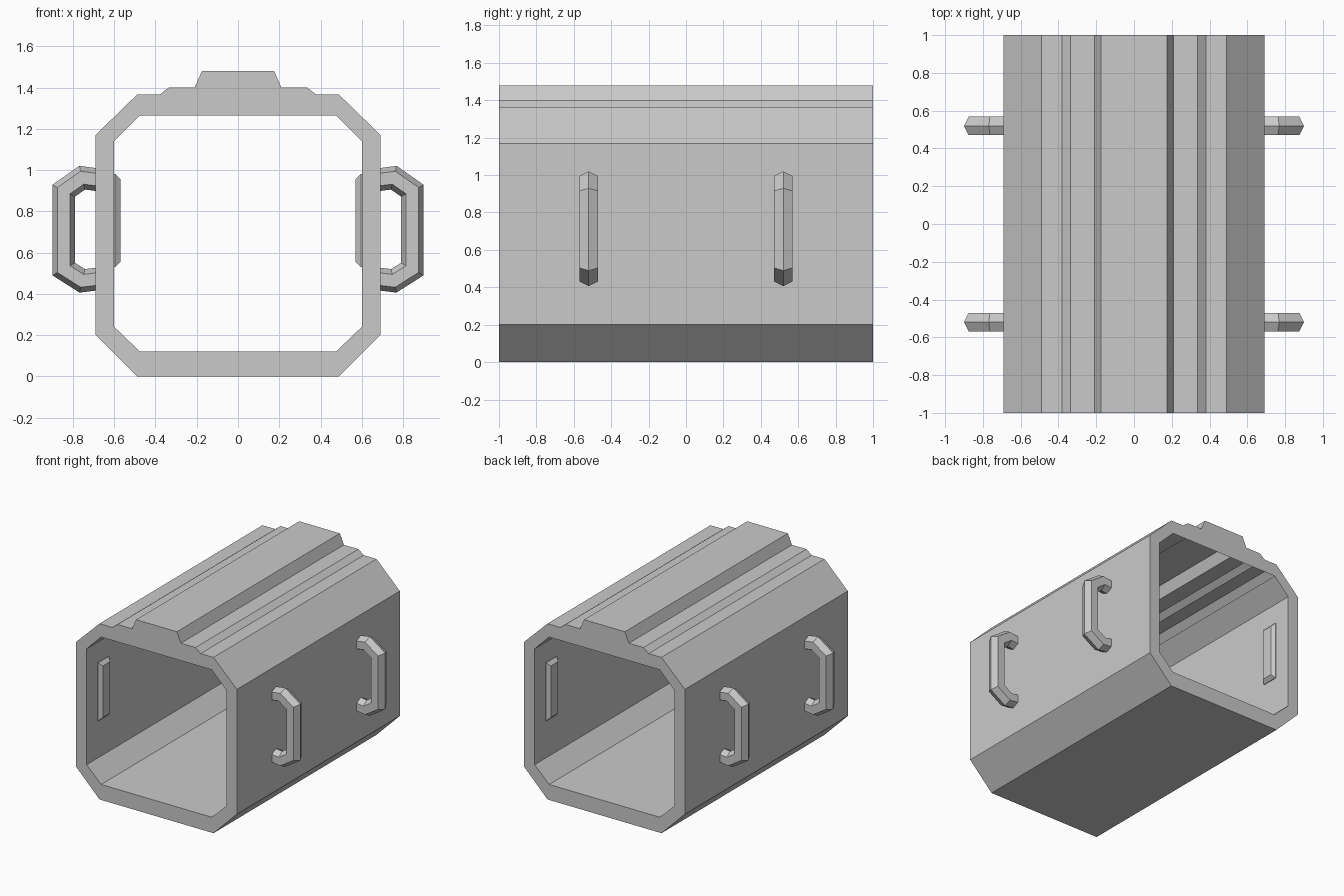
import bpy, bmesh
from mathutils import Vector

cube = bpy.data.objects.get("Cube")
if cube:
    bpy.data.objects.remove(cube)

grey = bpy.data.materials.new("plain_grey")
grey.use_nodes = True
colour = (0.59, 0.59, 0.59, 1)
grey.diffuse_color = colour
grey.node_tree.nodes["Principled BSDF"].inputs["Base Color"].default_value = colour


def finish(name, bm):
    bmesh.ops.recalc_face_normals(bm, faces=bm.faces)
    mesh = bpy.data.meshes.new(name)
    bm.to_mesh(mesh)
    bm.free()
    mesh.materials.append(grey)
    obj = bpy.data.objects.new(name, mesh)
    bpy.context.collection.objects.link(obj)
    return obj


def mirrored(half):
    """Close a right-hand half profile (bottom to top) into a full loop."""
    return half + [(-x, z) for x, z in reversed(half)]


def bridge(bm, a, b, skip=None):
    n = len(a)
    for i in range(n):
        if i != skip:
            j = (i + 1) % n
            bm.faces.new((a[i], a[j], b[j], b[i]))


# Tubular body: stepped roof outside, octagonal opening inside
outer = mirrored([(0.49, 0), (0.69, 0.2), (0.69, 1.17), (0.49, 1.365),
                  (0.38, 1.365), (0.335, 1.4), (0.21, 1.4), (0.175, 1.48)])
inner = mirrored([(0.475, 0.12), (0.6, 0.24), (0.6, 1.14), (0.475, 1.265)])
bm = bmesh.new()
rings = {}
for y in (-1, 1):
    for key, loop in (("outer", outer), ("inner", inner)):
        rings[key, y] = [bm.verts.new((x, y, z)) for x, z in loop]
bridge(bm, rings["outer", -1], rings["outer", 1])
# The lining leaves the hollow roof open
bridge(bm, rings["inner", -1], rings["inner", 1], skip=3)
# End rims
for y in (-1, 1):
    edges = []
    for key in ("outer", "inner"):
        r = rings[key, y]
        for i in range(len(r)):
            pair = (r[i], r[(i + 1) % len(r)])
            edges.append(bm.edges.get(pair) or bm.edges.new(pair))
    bmesh.ops.triangle_fill(bm, edges=edges, use_beauty=True, normal=(0, y, 0))
finish("tube_body", bm)


# Six-sided bar swept along a bracket path, with mitred corners
def handle(name, side, y):
    path = [Vector(p) for p in ((0.66, 0.95), (0.755, 0.963), (0.845, 0.9),
                                (0.845, 0.52), (0.755, 0.463), (0.66, 0.475))]
    section = [(0.055, 0), (0.03, 0.05), (-0.03, 0.05),
               (-0.055, 0), (-0.03, -0.05), (0.03, -0.05)]
    bm = bmesh.new()
    loops = []
    for i, p in enumerate(path):
        d_in = (p - path[max(i - 1, 0)]).normalized()
        d_out = (path[min(i + 1, len(path) - 1)] - p).normalized()
        tangent = (d_in + d_out).normalized()
        normal = Vector((-tangent.y, tangent.x))
        mitre = 1 / max(tangent.dot(d_in), tangent.dot(d_out))
        loops.append([bm.verts.new((side * (p.x + normal.x * u * mitre), y + v,
                                    p.y + normal.y * u * mitre))
                      for u, v in section])
    for a, b in zip(loops, loops[1:]):
        bridge(bm, a, b)
    bm.faces.new(loops[0])
    bm.faces.new(loops[-1])
    finish(name, bm)


# Raised bar with sloped edges on the inside wall
def wall_plate(name, side, y):
    bm = bmesh.new()
    loops = []
    for x, w, h in ((0.61, 0.065, 0.225), (0.595, 0.065, 0.225), (0.57, 0.045, 0.2)):
        loops.append([bm.verts.new((side * x, y + sy * w, 0.755 + sz * h))
                      for sy, sz in ((-1, -1), (1, -1), (1, 1), (-1, 1))])
    for a, b in zip(loops, loops[1:]):
        bridge(bm, a, b)
    bm.faces.new(loops[0])
    bm.faces.new(loops[-1])
    finish(name, bm)


for side, s_name in ((1, "left"), (-1, "right")):
    for end, e_name in ((-1, "front"), (1, "back")):
        handle(f"{e_name}_{s_name}_handle", side, 0.52 * end)
        wall_plate(f"{e_name}_{s_name}_wall_plate", side, 0.8 * end)
